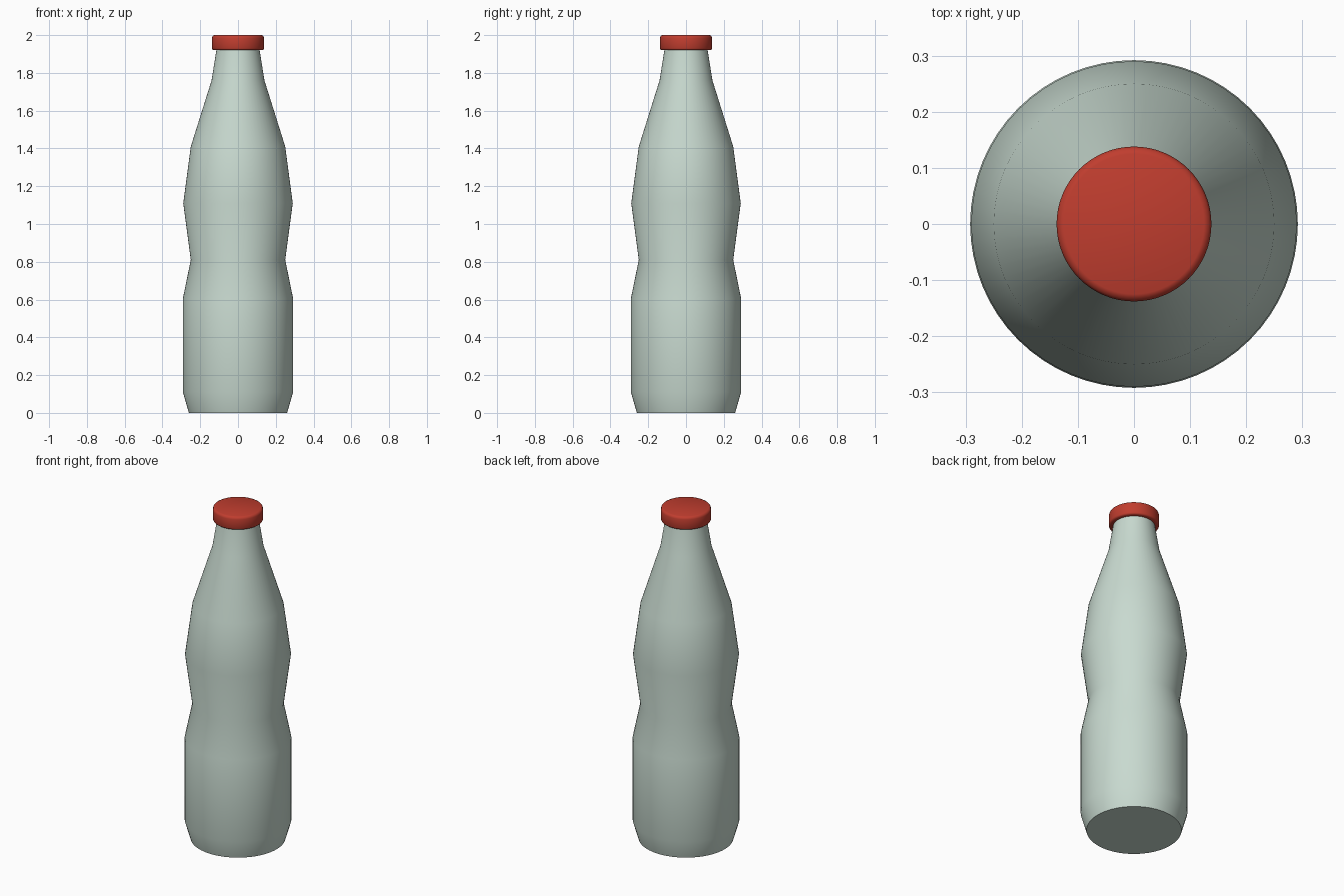
import bpy
import bmesh
import math

cube = bpy.data.objects.get("Cube")
if cube:
    bpy.data.objects.remove(cube, do_unlink=True)


def make_material(name, colour):
    mat = bpy.data.materials.new(name)
    mat.use_nodes = True
    mat.diffuse_color = colour
    mat.node_tree.nodes["Principled BSDF"].inputs["Base Color"].default_value = colour
    return mat


def lathe(name, profile, mat, segments=64):
    """Turn a (radius, height) profile around z and close both ends."""
    bm = bmesh.new()
    rings = []
    for r, z in profile:
        angles = [math.tau * i / segments for i in range(segments)]
        rings.append([bm.verts.new((r * math.cos(a), r * math.sin(a), z)) for a in angles])
    for low, high in zip(rings, rings[1:]):
        for i in range(segments):
            j = (i + 1) % segments
            bm.faces.new((low[i], low[j], high[j], high[i]))
    bm.faces.new(rings[0][::-1])
    bm.faces.new(rings[-1])
    mesh = bpy.data.meshes.new(name)
    bm.to_mesh(mesh)
    bm.free()
    mesh.materials.append(mat)
    obj = bpy.data.objects.new(name, mesh)
    bpy.context.collection.objects.link(obj)
    bpy.ops.object.select_all(action="DESELECT")
    obj.select_set(True)
    bpy.context.view_layer.objects.active = obj
    bpy.ops.object.shade_smooth_by_angle(angle=math.radians(50))
    return obj


glass = make_material("pale green glass", (0.58, 0.70, 0.63, 1))
red = make_material("red cap", (0.53, 0.047, 0.028, 1))

# Waisted bottle with a tapered shoulder and short neck
lathe("bottle_body", [
    (0.26, 0.0), (0.292, 0.11), (0.292, 0.605), (0.25, 0.81),
    (0.29, 1.11), (0.25, 1.41), (0.14, 1.76), (0.113, 1.93),
], glass)

# Cap with softened rims
lathe("bottle_cap", [
    (0.128, 1.92), (0.135, 1.923), (0.138, 1.93),
    (0.138, 1.985), (0.134, 1.996), (0.125, 2.0),
], red)
